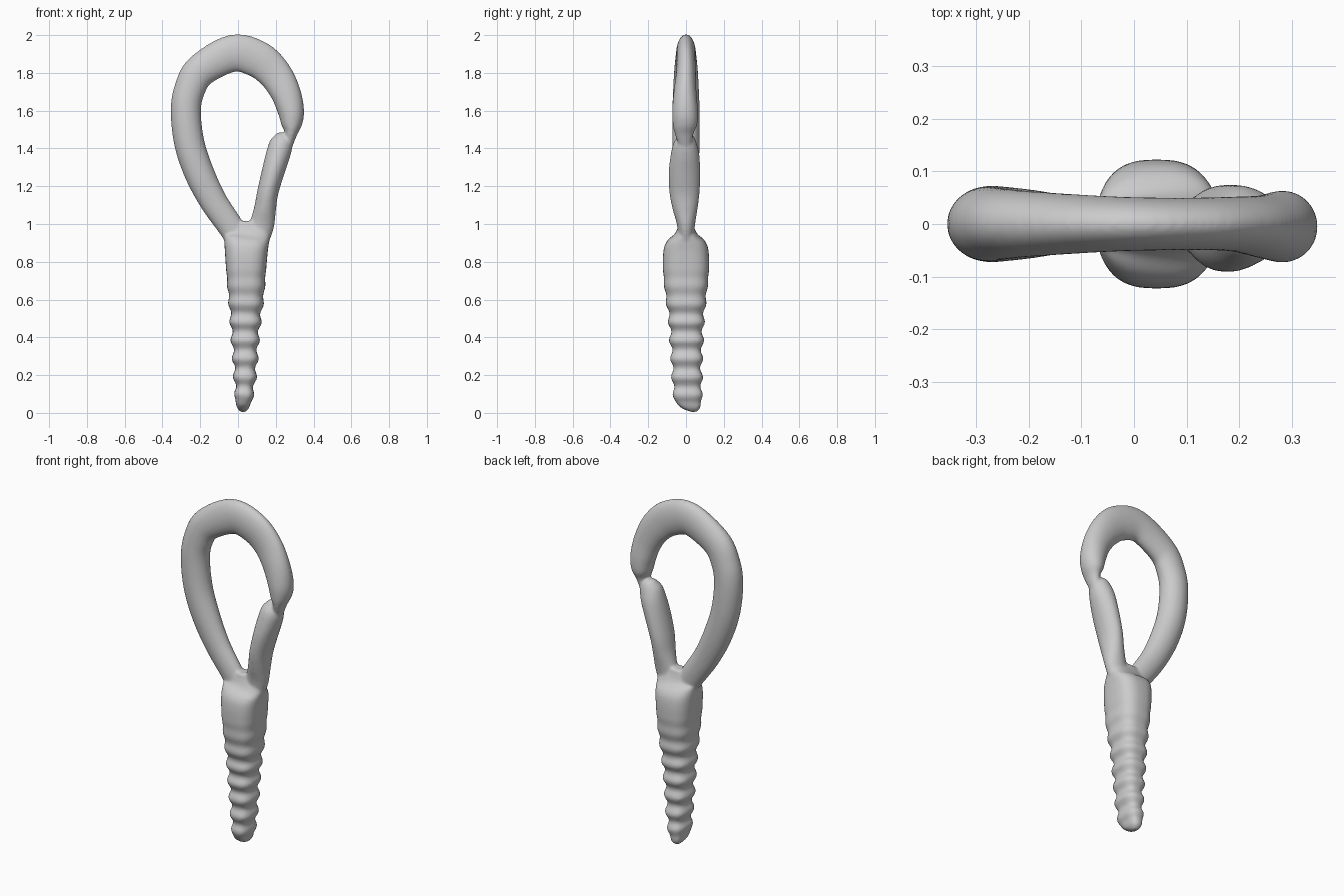
import bpy, bmesh, math
from mathutils import Vector


def spline(keys, steps):
    """Smooth (Catmull-Rom) interpolation of section keys."""
    out = []
    last = len(keys) - 1
    for i in range(last):
        p = [keys[max(0, min(last, i + k))] for k in (-1, 0, 1, 2)]
        for s in range(steps):
            t = s / steps
            out.append([0.5 * (2 * b + (c - a) * t + (2 * a - 5 * b + 4 * c - d) * t * t
                               + (3 * b - a - 3 * c + d) * t ** 3) for a, b, c, d in zip(*p)])
    out.append(list(keys[-1]))
    return out


def loft(name, keys, power=2.0, steps=6, sides=32, ridge=None):
    """Tube through keys (x, y, z, in-plane radius, y radius) in the xz plane."""
    secs = spline(keys, steps)
    bm = bmesh.new()
    rings = []
    for i, (x, y, z, rn, ry) in enumerate(secs):
        a, b = secs[max(0, i - 1)], secs[min(len(secs) - 1, i + 1)]
        tan = Vector((b[0] - a[0], 0, b[2] - a[2])).normalized()
        nor = Vector((tan.z, 0, -tan.x))
        ring = []
        for k in range(sides):
            u = 2 * math.pi * k / sides
            c, s = math.cos(u), math.sin(u)
            c = math.copysign(abs(c) ** (2 / power), c)
            s = math.copysign(abs(s) ** (2 / power), s)
            g = ridge(z, u) if ridge else 0
            ring.append(bm.verts.new(Vector((x, y, z)) + nor * c * (rn + g)
                                     + Vector((0, s * (ry + g), 0))))
        rings.append(ring)
    for r, q in zip(rings, rings[1:]):
        for k in range(sides):
            j = (k + 1) % sides
            bm.faces.new((r[k], r[j], q[j], q[k]))
    bm.faces.new(rings[0][::-1])
    bm.faces.new(rings[-1])
    bmesh.ops.recalc_face_normals(bm, faces=bm.faces)
    me = bpy.data.meshes.new(name)
    bm.to_mesh(me)
    bm.free()
    ob = bpy.data.objects.new(name, me)
    bpy.context.collection.objects.link(ob)
    return ob


# Hook: from the body up the left side, over the top, down to the tip
hook = loft("hook", [
    (0.02, 0, 0.88, 0.06, 0.045), (-0.035, 0, 0.98, 0.068, 0.046),
    (-0.13, 0, 1.12, 0.073, 0.055), (-0.205, 0, 1.27, 0.079, 0.066),
    (-0.258, 0, 1.43, 0.080, 0.072), (-0.276, 0, 1.60, 0.080, 0.072),
    (-0.255, 0, 1.715, 0.082, 0.068), (-0.195, 0, 1.815, 0.088, 0.062),
    (-0.03, 0, 1.903, 0.098, 0.052), (0.10, 0, 1.875, 0.098, 0.05),
    (0.19, 0, 1.80, 0.090, 0.052), (0.25, -0.005, 1.70, 0.08, 0.06),
    (0.28, -0.005, 1.60, 0.070, 0.068), (0.284, -0.005, 1.53, 0.056, 0.065),
    (0.28, -0.01, 1.48, 0.034, 0.05), (0.265, -0.005, 1.42, 0.025, 0.035)])

# Gate: the right-hand latch, flattened where it meets the body
gate = loft("gate", [
    (0.09, 0, 0.88, 0.06, 0.04), (0.125, 0, 0.99, 0.065, 0.047),
    (0.143, -0.005, 1.08, 0.058, 0.066), (0.158, -0.008, 1.17, 0.056, 0.08),
    (0.187, -0.008, 1.28, 0.060, 0.083), (0.213, -0.005, 1.37, 0.064, 0.075),
    (0.230, -0.005, 1.43, 0.060, 0.06), (0.238, 0, 1.465, 0.040, 0.04),
    (0.243, 0, 1.48, 0.018, 0.02)])


# Body: tapered handle whose lower half is ringed with rounded ridges
def ridges(z, u):
    fade = max(0, min(1, (0.78 - z) / 0.3)) * max(0, min(1, (z - 0.04) / 0.08))
    return 0.0085 * fade * math.cos(2 * math.pi * (z - 0.48) / 0.097)


body = loft("body", [
    (0.027, 0.040, 0.005, 0.012, 0.014), (0.027, 0.026, 0.025, 0.030, 0.048),
    (0.028, 0.012, 0.06, 0.042, 0.068), (0.034, 0.008, 0.12, 0.050, 0.076),
    (0.038, 0.004, 0.25, 0.061, 0.078), (0.038, 0.003, 0.38, 0.070, 0.085),
    (0.040, 0.002, 0.50, 0.080, 0.092), (0.043, 0, 0.62, 0.094, 0.108),
    (0.043, 0, 0.76, 0.106, 0.122), (0.044, 0, 0.86, 0.114, 0.119),
    (0.046, 0, 0.91, 0.119, 0.100), (0.048, 0, 0.945, 0.120, 0.062),
    (0.046, 0, 0.98, 0.095, 0.044), (0.045, 0, 1.015, 0.050, 0.034)],
    power=2.7, steps=10, ridge=ridges)

# Fuse the three parts into one cast-looking piece
bpy.ops.object.select_all(action='DESELECT')
for ob in (hook, gate, body):
    ob.select_set(True)
bpy.context.view_layer.objects.active = body
bpy.ops.object.join()
body.name = "spring_clip"
fuse = body.modifiers.new("fuse", 'REMESH')
fuse.mode = 'VOXEL'
fuse.voxel_size = 0.008
fuse.use_smooth_shade = True
soft = body.modifiers.new("soften", 'SMOOTH')
soft.factor = 0.5
soft.iterations = 4
for m in ("fuse", "soften"):
    bpy.ops.object.modifier_apply(modifier=m)
bpy.ops.object.shade_smooth()
